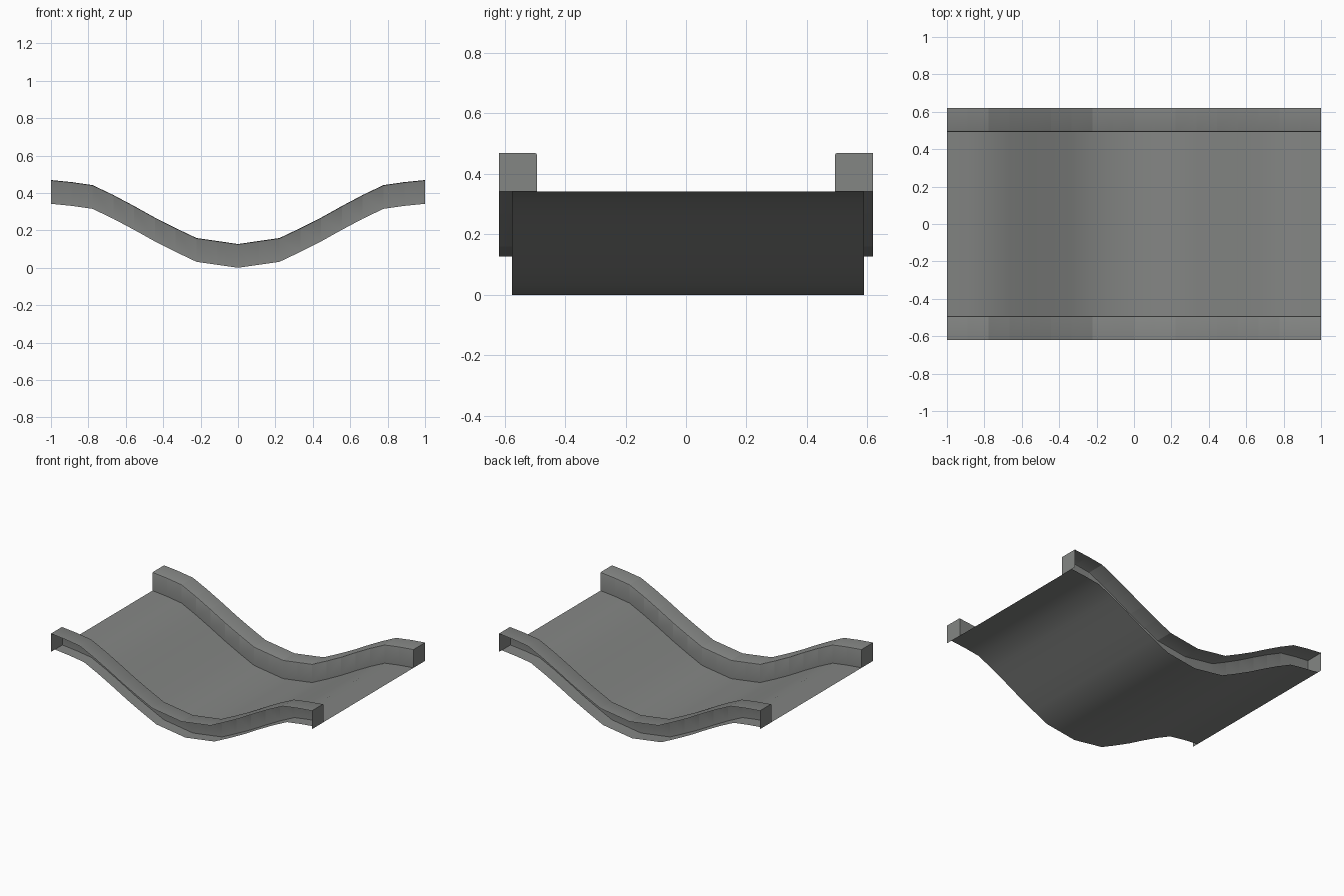
import bpy, bmesh

if "Cube" in bpy.data.objects:
    bpy.data.objects.remove(bpy.data.objects["Cube"])

# Half profile of the dipped track: heights from the centre to the end
HALF = [0.0, 0.016, 0.032, 0.085, 0.141, 0.203, 0.262, 0.315, 0.331, 0.342]
N = len(HALF) - 1
PATH = [(i / N, HALF[abs(i)]) for i in range(-N, N + 1)]
H, INNER, OUTER, B = 0.127, 0.493, 0.619, 0.007

grey = bpy.data.materials.new("stone_grey")
grey.diffuse_color = (0.23, 0.237, 0.23, 1)
grey.use_nodes = True
grey.node_tree.nodes["Principled BSDF"].inputs["Base Color"].default_value = grey.diffuse_color


def finish(name, bm):
    me = bpy.data.meshes.new(name)
    bm.to_mesh(me)
    bm.free()
    me.materials.append(grey)
    ob = bpy.data.objects.new(name, me)
    bpy.context.collection.objects.link(ob)
    bpy.ops.object.select_all(action='DESELECT')
    ob.select_set(True)
    bpy.context.view_layer.objects.active = ob
    bpy.ops.object.shade_smooth_by_angle(angle=0.6)
    return ob


# Road: one thin curved sheet running under both kerbs
bm = bmesh.new()
rows = [[bm.verts.new((x, y, z)) for y in (-0.576, 0.589)] for x, z in PATH]
for a, b in zip(rows, rows[1:]):
    bm.faces.new((a[0], b[0], b[1], a[1]))
finish("road_surface", bm)


# Kerbs: separate blocks, each with an inner wall, softened edge and top,
# open underneath and on the outer side, capped at the two ends
def kerb(name, s):
    section = [(INNER, 0), (INNER, H - B), (INNER + B * 0.3, H - B * 0.3),
               (INNER + B, H), (OUTER, H)]
    bm = bmesh.new()

    def ring(x, z):
        return [bm.verts.new((x, s * y, z + h)) for y, h in section]

    def face(vs, flip):
        bm.faces.new(vs[::-1] if flip else vs)

    for (x0, z0), (x1, z1) in zip(PATH, PATH[1:]):
        a, b = ring(x0, z0), ring(x1, z1)
        for k in range(len(section) - 1):
            face([a[k], b[k], b[k + 1], a[k + 1]], s < 0)
    for (x, z), d in ((PATH[0], -1), (PATH[-1], 1)):
        r = ring(x, z) + [bm.verts.new((x, s * OUTER, z))]
        face(r, s * d > 0)
    finish(name, bm)


kerb("front_kerb", -1)
kerb("back_kerb", 1)
